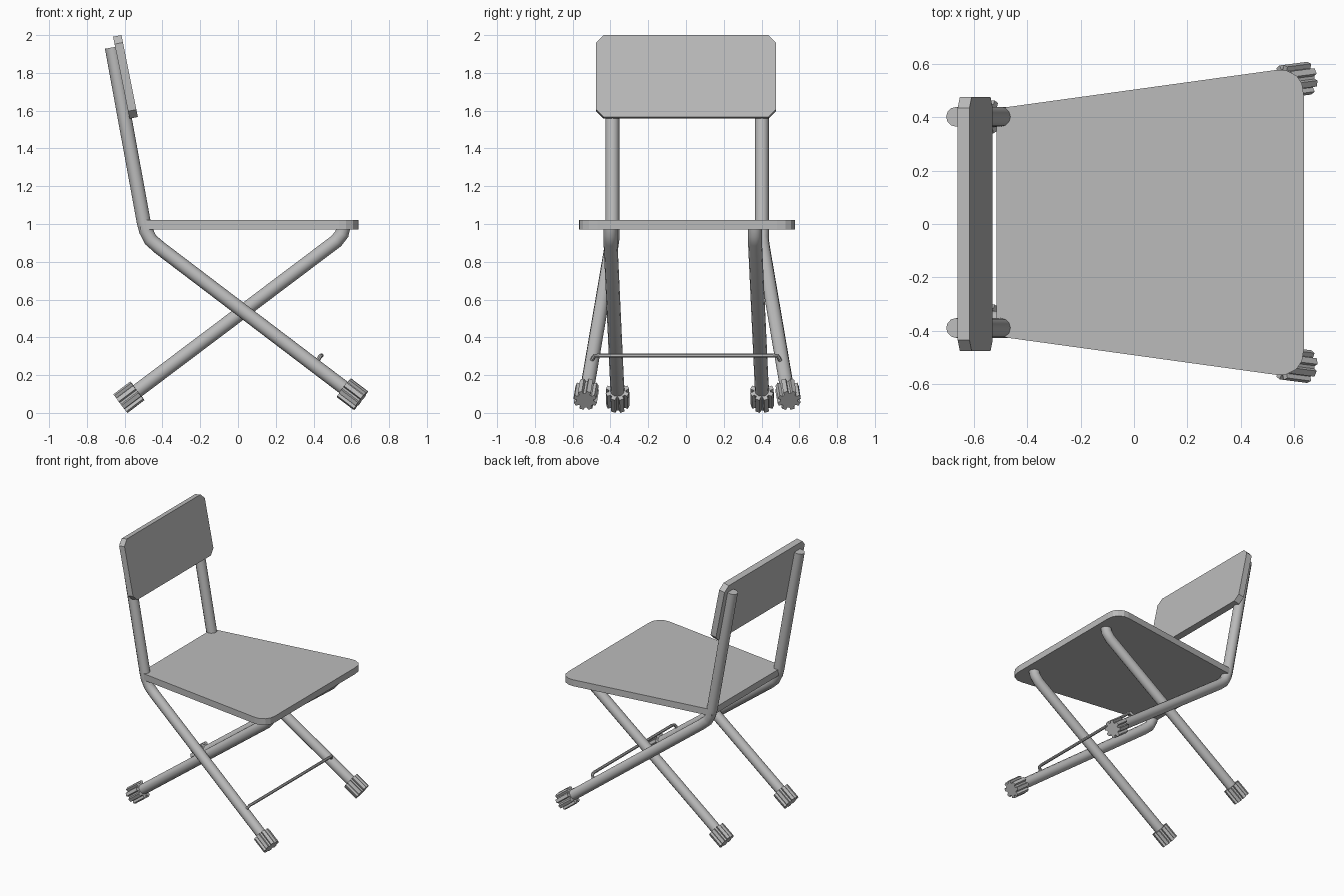
import bpy, bmesh, math
from mathutils import Vector, Matrix

if "Cube" in bpy.data.objects:
    bpy.data.objects.remove(bpy.data.objects["Cube"])

grey = bpy.data.materials.new("plain grey")
grey.diffuse_color = (0.5, 0.5, 0.5, 1)
grey.use_nodes = True
grey.node_tree.nodes["Principled BSDF"].inputs["Base Color"].default_value = grey.diffuse_color


def tube(name, pts, radius, res=4):
    cu = bpy.data.curves.new(name, 'CURVE')
    cu.dimensions = '3D'
    cu.bevel_depth = radius
    cu.bevel_resolution = res
    cu.use_fill_caps = True
    sp = cu.splines.new('POLY')
    sp.points.add(len(pts) - 1)
    for p, co in zip(sp.points, pts):
        p.co = (*co, 1)
    ob = bpy.data.objects.new(name, cu)
    bpy.context.collection.objects.link(ob)
    bpy.ops.object.select_all(action='DESELECT')
    ob.select_set(True)
    bpy.context.view_layer.objects.active = ob
    bpy.ops.object.convert(target='MESH')
    ob = bpy.context.object
    ob.data.materials.clear()
    ob.data.materials.append(grey)
    bpy.ops.object.shade_smooth_by_angle(angle=math.radians(35))
    return ob


def prism(name, outline, depth, matrix):
    # outline in local xy, extruded from z=0 to z=depth, then placed
    bm = bmesh.new()
    face = bm.faces.new([bm.verts.new((x, y, 0)) for x, y in outline])
    ext = bmesh.ops.extrude_face_region(bm, geom=[face])
    bmesh.ops.translate(bm, vec=(0, 0, depth),
                        verts=[v for v in ext["geom"] if isinstance(v, bmesh.types.BMVert)])
    bmesh.ops.transform(bm, matrix=matrix, verts=bm.verts)
    bmesh.ops.recalc_face_normals(bm, faces=bm.faces)
    me = bpy.data.meshes.new(name)
    bm.to_mesh(me)
    bm.free()
    me.materials.append(grey)
    ob = bpy.data.objects.new(name, me)
    bpy.context.collection.objects.link(ob)
    return ob


def foot(name, end, direction, length=0.112):
    # ribbed rubber cap with eight teeth
    d = direction.normalized()
    prof = []
    for i in range(8):
        a = math.tau * (i + 0.5) / 8
        for off, r in ((-0.27, 0.046), (-0.19, 0.063), (0.19, 0.063), (0.27, 0.046)):
            prof.append((r * math.cos(a + off), r * math.sin(a + off)))
    m = Matrix.Translation(end - d * length) @ d.to_track_quat('Z', 'Y').to_matrix().to_4x4()
    prism(name, prof, length, m)


Y0 = 0.006  # slight sideways offset of the frame

# seat: tapered board with rounded front corners
side = [(-0.515, 0.427), (0.535, 0.572), (0.572, 0.57), (0.61, 0.55), (0.63, 0.52), (0.637, 0.475)]
seat_outline = [(x, y + Y0) for x, y in side] + [(x, -y + Y0) for x, y in reversed(side)]
prism("seat", seat_outline, 0.048, Matrix.Translation((0, 0, 0.972)))

# backrest: chamfered board tilted along the posts
top, bottom = Vector((-0.639, 0, 1.996)), Vector((-0.552, 0, 1.562))
up = (top - bottom).normalized()
across = Vector((0, 1, 0))
normal = across.cross(up)
h, w, c = (top - bottom).length, 0.476, 0.04
back_outline = [(-w, c), (-w + c, 0), (w - c, 0), (w, c),
                (w, h - c), (w - c, h), (-w + c, h), (-w, h - c)]
m = Matrix((across, up, normal)).transposed().to_4x4()
m.translation = bottom - normal * 0.0225
prism("backrest", back_outline, 0.045, m)

# long tubes (post + front leg) and short tubes (rear leg)
for s, label in ((-1, "near"), (1, "far")):
    end = Vector((0.65, s * 0.54 + Y0, 0.066))
    y = s * 0.396 + Y0
    bend = Vector((-0.415, y + s * 0.006, 0.875))
    tube("post_and_front_leg_" + label,
         [(-0.668, y, 1.935), (-0.499, y, 1.01), (-0.487, y, 0.965), (-0.463, y, 0.917),
          bend, end.lerp(bend, 0.03)], 0.037)
    foot("front_foot_" + label, end, end - bend)

    yt, yb = (-0.4, -0.36) if s < 0 else (0.365, 0.405)
    end = Vector((-0.622, yb, 0.05))
    bend = Vector((0.52, yt, 0.91))
    tube("rear_leg_" + label,
         [(0.558, yt, 0.985), (0.55, yt, 0.948), bend, end.lerp(bend, 0.03)], 0.037)
    foot("rear_foot_" + label, end, end - bend)

# thin cross bar between the front legs
tube("cross_bar",
     [(0.415, -0.505, 0.265), (0.437, -0.485, 0.302), (0.442, -0.46, 0.304),
      (0.442, 0.46, 0.304), (0.437, 0.485, 0.302), (0.415, 0.505, 0.265)], 0.011, 2)

# rest the lowest point on the ground
bpy.context.view_layer.update()
meshes = [o for o in bpy.context.scene.objects if o.type == 'MESH']
low = min((o.matrix_world @ v.co).z for o in meshes for v in o.data.vertices)
for o in meshes:
    if "foot" in o.name or "leg" in o.name:
        o.location.z -= low
